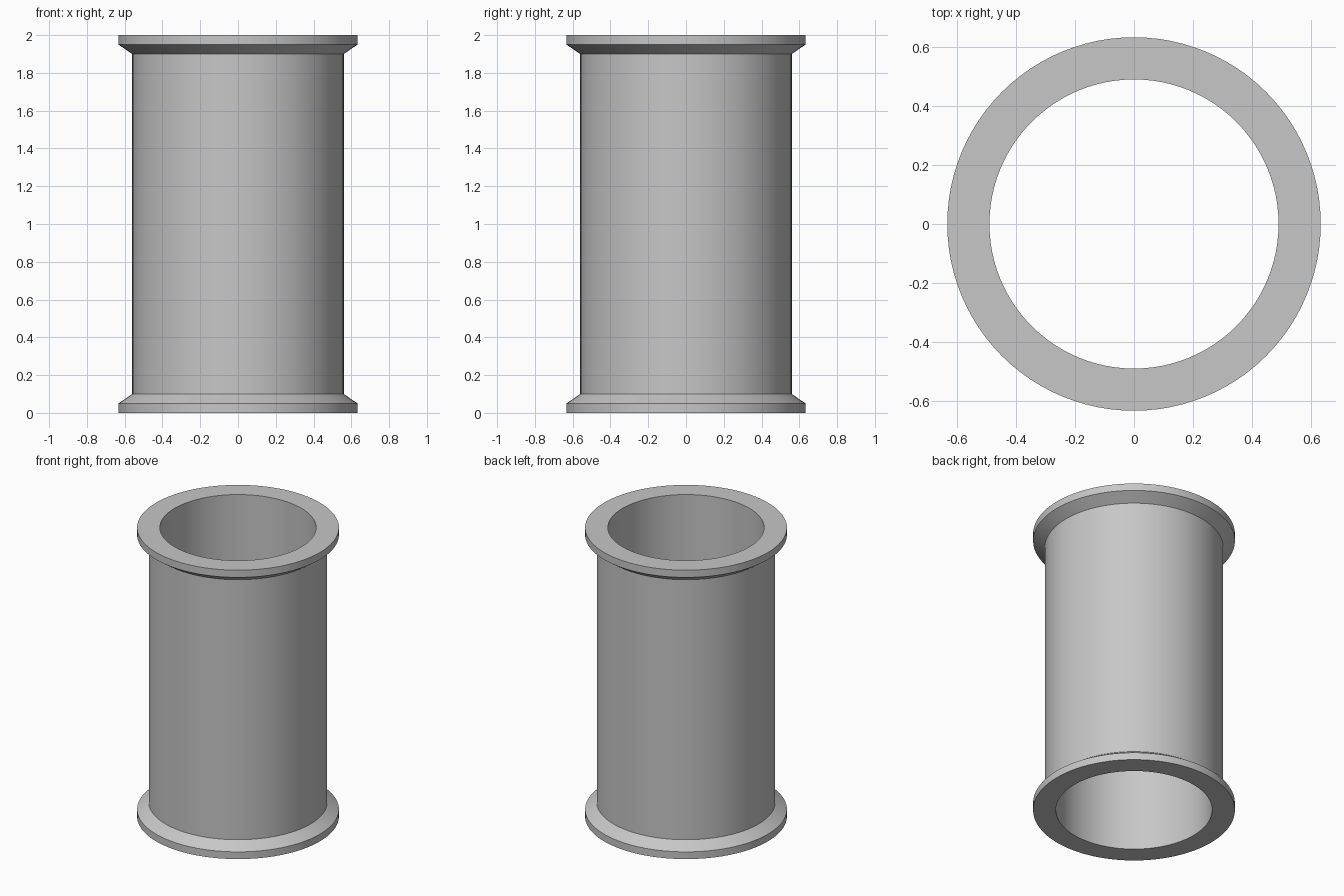
import bpy
import bmesh
import math

cube = bpy.data.objects.get("Cube")
if cube:
    bpy.data.objects.remove(cube, do_unlink=True)

HEIGHT = 2.0
BORE_R = 0.49      # inner radius
TUBE_R = 0.56      # outer wall radius
FLANGE_R = 0.633   # end rim radius
RIM = 0.05         # straight part of the rim
TAPER = 0.10       # where the taper meets the wall
SEGMENTS = 96

grey = bpy.data.materials.new("light_grey")
grey.use_nodes = True
colour = (0.57, 0.57, 0.57, 1.0)
grey.diffuse_color = colour
grey.node_tree.nodes["Principled BSDF"].inputs["Base Color"].default_value = colour


def lathe(name, profile, material):
    """Revolve a closed (radius, height) profile about the z axis."""
    bm = bmesh.new()
    verts = [bm.verts.new((r, 0, z)) for r, z in profile]
    edges = [bm.edges.new((a, b)) for a, b in zip(verts, verts[1:] + verts[:1])]
    bmesh.ops.spin(bm, geom=verts + edges, cent=(0, 0, 0), axis=(0, 0, 1),
                   angle=math.tau, steps=SEGMENTS, use_merge=True)
    bmesh.ops.remove_doubles(bm, verts=bm.verts, dist=1e-5)
    bmesh.ops.recalc_face_normals(bm, faces=bm.faces)
    mesh = bpy.data.meshes.new(name)
    bm.to_mesh(mesh)
    bm.free()
    mesh.materials.append(material)
    obj = bpy.data.objects.new(name, mesh)
    bpy.context.collection.objects.link(obj)
    return obj


# Lower half of the outer profile, mirrored for the upper end
lower = [(BORE_R, 0), (FLANGE_R, 0), (FLANGE_R, RIM), (TUBE_R, TAPER)]
upper = [(r, HEIGHT - z) for r, z in reversed(lower)]
tube = lathe("flanged_tube", lower + upper, grey)

# Smooth round walls with crisp rim edges
bpy.ops.object.select_all(action='DESELECT')
tube.select_set(True)
bpy.context.view_layer.objects.active = tube
bpy.ops.object.shade_smooth_by_angle(angle=math.radians(25))
